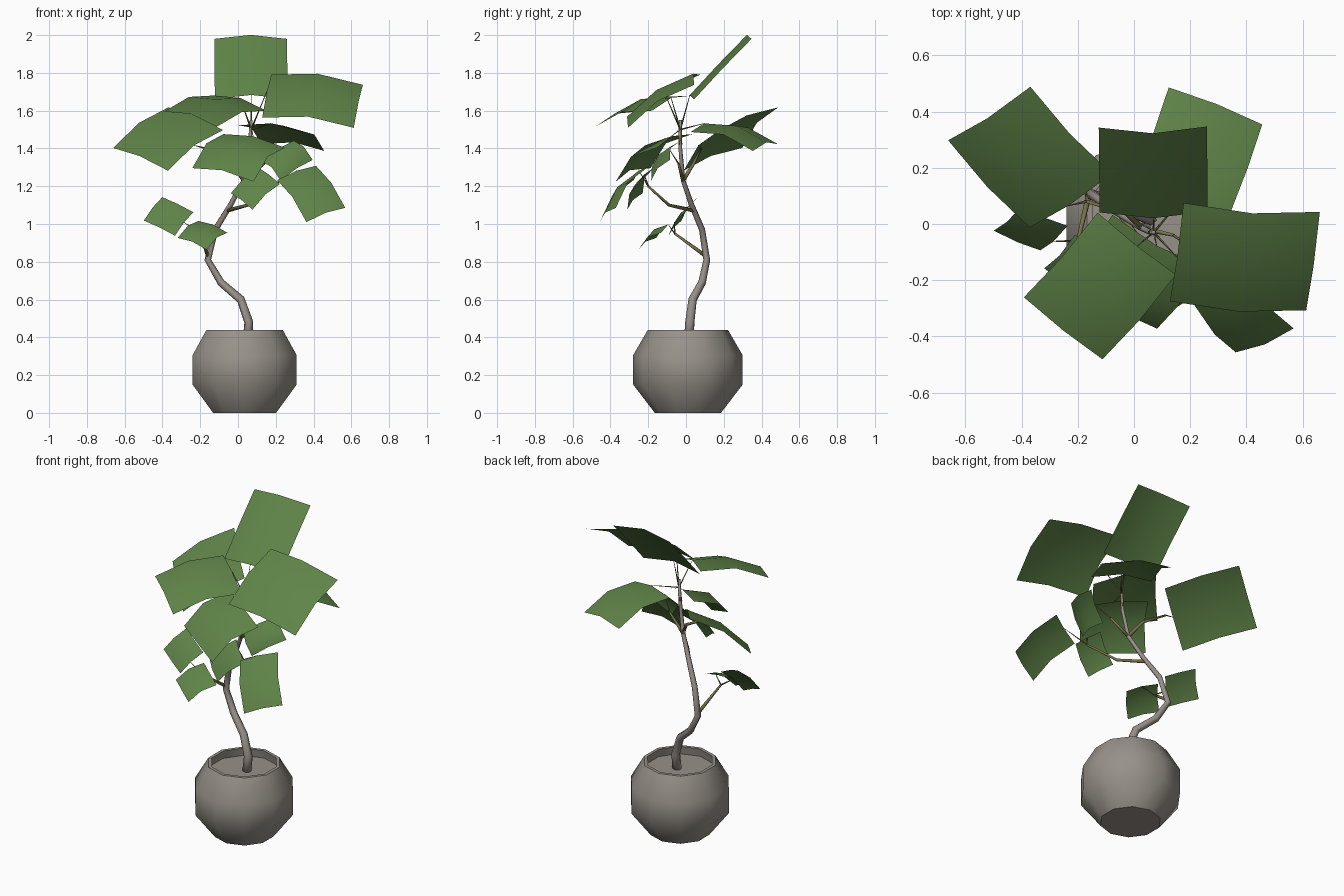
import bpy, bmesh, math
from mathutils import Vector as V, Matrix

if "Cube" in bpy.data.objects:
    bpy.data.objects.remove(bpy.data.objects["Cube"])

UP = V((0, 0, 1))


def material(name, *rgb):
    m = bpy.data.materials.new(name)
    m.diffuse_color = (*rgb, 1)
    m.use_nodes = True
    m.node_tree.nodes["Principled BSDF"].inputs["Base Color"].default_value = m.diffuse_color
    return m


STONE = material("stone_grey", 0.31, 0.285, 0.25)
BARK = material("bark_grey", 0.31, 0.275, 0.25)
STALK = material("olive_stalk", 0.19, 0.18, 0.07)
GREEN = material("leaf_green", 0.115, 0.23, 0.065)


def add_mesh(name, bm, mat):
    me = bpy.data.meshes.new(name)
    bm.to_mesh(me)
    bm.free()
    me.materials.append(mat)
    for p in me.polygons:
        p.use_smooth = True
    ob = bpy.data.objects.new(name, me)
    bpy.context.collection.objects.link(ob)
    return ob


def skin_rings(name, rings, mat):
    """Join rings of points into a capped solid."""
    bm = bmesh.new()
    rings = [[bm.verts.new(p) for p in ring] for ring in rings]
    n = len(rings[0])
    for a, b in zip(rings, rings[1:]):
        for i in range(n):
            j = (i + 1) % n
            bm.faces.new((a[i], a[j], b[j], b[i]))
    bm.faces.new(rings[0][::-1])
    bm.faces.new(rings[-1])
    bmesh.ops.recalc_face_normals(bm, faces=bm.faces[:])
    return add_mesh(name, bm, mat)


def circle(centre, u, w, r, n):
    return [centre + r * (math.cos(math.tau * i / n) * u + math.sin(math.tau * i / n) * w) for i in range(n)]


def tube(name, pts, r0, r1, mat, sides=6):
    """Tapered stem through the points."""
    pts = [V(p) for p in pts]
    last = len(pts) - 1
    rings = []
    for k, p in enumerate(pts):
        d = (pts[min(k + 1, last)] - pts[max(k - 1, 0)]).normalized()
        u = d.cross(V((0.3, 0.95, 0))).normalized()
        rings.append(circle(p, u, d.cross(u), r0 + (r1 - r0) * k / last, sides))
    return skin_rings(name, rings, mat)


def leaf(name, base, tip, width, roll):
    """Arched 2 x 2 sheet from base to tip; leaves that droop more arch more."""
    base, tip = V(base), V(tip)
    d = (tip - base).normalized()
    side = Matrix.Rotation(-math.radians(roll), 3, d) @ d.cross(UP).normalized()
    n = side.cross(d)
    across, along = 0.08 * width, width * (0.08 - 0.1 * d.z)
    bm = bmesh.new()
    bmesh.ops.create_grid(bm, x_segments=2, y_segments=2, size=1)
    for v in bm.verts:
        s, t = v.co.x, v.co.y
        v.co = (base.lerp(tip, (t + 1) / 2) + side * s * width / 2
                + n * (across * (1 - s * s) + along * (1 - t * t)))
    add_mesh(name, bm, GREEN)
    return base + n * across      # where the stalk meets the leaf


# Pot with recessed soil
profile = [(0.175, 0), (0.29, 0.15), (0.29, 0.305), (0.212, 0.44), (0.192, 0.44), (0.2, 0.39)]
pot = skin_rings("pot", [circle(V((0.035, 0.01, z)), V((0, 1, 0)), V((-1, 0, 0)), r, 10)
                         for r, z in profile], STONE)
bpy.context.view_layer.objects.active = pot
pot.select_set(True)
bpy.ops.object.shade_smooth_by_angle(angle=math.radians(50))

# Crooked trunk
tube("trunk", [(0.05, 0.015, 0.37), (0.057, 0.02, 0.48), (0.015, 0.035, 0.6), (-0.09, 0.085, 0.69),
               (-0.16, 0.11, 0.81), (-0.12, 0.085, 0.97), (-0.04, 0.03, 1.1), (0.03, -0.015, 1.23),
               (0.06, -0.03, 1.4), (0.07, -0.03, 1.55)], 0.027, 0.008, BARK)

# Side branches that carry the leaf stalks
FORKS = {
    "low": [(-0.16, 0.105, 0.83), (-0.2, -0.06, 0.95)],
    "middle": [(-0.06, 0.045, 1.07), (0.05, -0.09, 1.1), (0.18, -0.2, 1.2)],
    "right": [(0.03, -0.015, 1.23), (0.14, -0.04, 1.32)],
    "left": [(0.03, -0.015, 1.23), (-0.03, 0.04, 1.32), (-0.17, 0.08, 1.4)],
    "top": [(0.06, -0.03, 1.42), (0.07, -0.03, 1.5)],
}
for key, pts in FORKS.items():
    tube(key + "_branch", pts, 0.011, 0.006, STALK)

# Leaves: name, fork, middle of base edge, middle of tip edge, width, roll
for name, fork, *shape in (
    ("crown", "top", (0.07, 0.043, 1.662), (0.067, 0.345, 1.98), 0.385, 0),
    ("upper_right", "top", (0.152, -0.1, 1.677), (0.637, -0.132, 1.623), 0.42, -33),
    ("upper_left", "top", (0.01, -0.07, 1.64), (-0.252, -0.371, 1.555), 0.365, 13),
    ("left", "left", (-0.225, 0.083, 1.39), (-0.515, 0.393, 1.51), 0.41, 33),
    ("back", "top", (0.17, 0.09, 1.505), (0.29, 0.42, 1.405), 0.36, -6),
    ("front", "top", (0.085, -0.06, 1.44), (-0.08, -0.28, 1.26), 0.38, 13),
    ("lower_right", "middle", (0.31, -0.235, 1.27), (0.465, -0.414, 1.048), 0.235, -26),
    ("middle", "middle", (0.165, -0.21, 1.255), (0.02, -0.27, 1.12), 0.165, 44),
    ("small_right", "right", (0.21, -0.075, 1.387), (0.31, -0.135, 1.285), 0.225, -40),
    ("low_left", "low", (-0.285, -0.05, 1.0), (-0.45, 0.02, 1.08), 0.18, 49),
    ("low_front", "low", (-0.133, -0.085, 0.985), (-0.243, -0.205, 0.895), 0.19, 22),
):
    end = leaf(name + "_leaf", *shape)
    start = V(FORKS[fork][-1])
    tube(name + "_stalk", [start, end], 0.005, 0.0015, STALK, 4)
